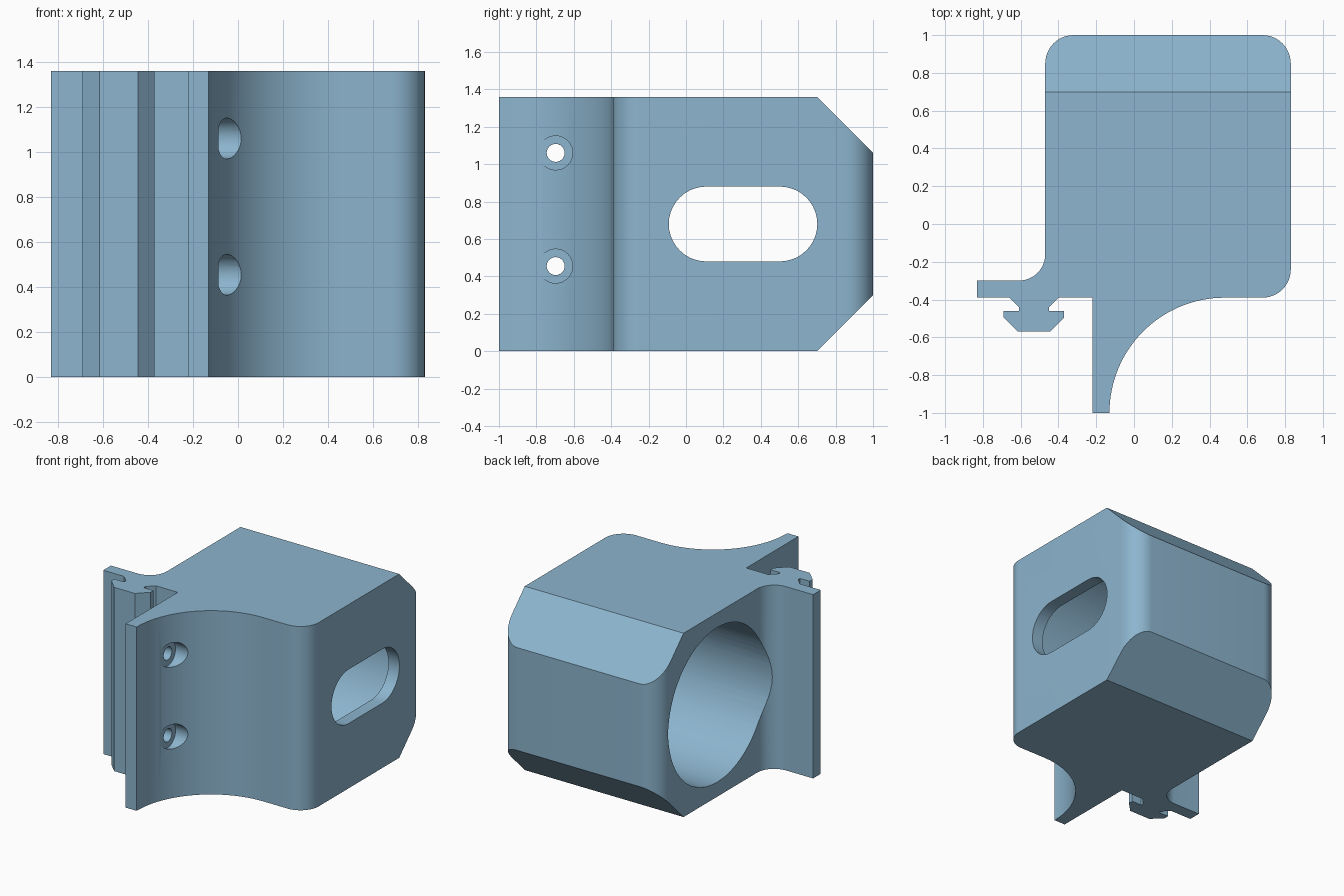
import bpy, bmesh, math

if "Cube" in bpy.data.objects:
    bpy.data.objects.remove(bpy.data.objects["Cube"])

H = 1.36          # height of the extrusion
MID = H / 2       # centre height of bore and slot
CY = 0.305        # centre depth of bore and slot

mat = bpy.data.materials.new("steel blue")
mat.diffuse_color = (0.264, 0.462, 0.62, 1)
mat.use_nodes = True
mat.node_tree.nodes["Principled BSDF"].inputs["Base Color"].default_value = mat.diffuse_color


def arc(cx, cy, r, a0, a1, n):
    """Points on an arc, angles in degrees."""
    return [(cx + r * math.cos(math.radians(a0 + (a1 - a0) * i / n)),
             cy + r * math.sin(math.radians(a0 + (a1 - a0) * i / n))) for i in range(n + 1)]


def prism(name, pts, lo, hi, axis):
    """Extrude a profile: axis 'z' takes (x, y) points, axis 'x' takes (y, z) points."""
    bm = bmesh.new()
    place = (lambda p, d: (p[0], p[1], d)) if axis == 'z' else (lambda p, d: (d, p[0], p[1]))
    a = [bm.verts.new(place(p, lo)) for p in pts]
    b = [bm.verts.new(place(p, hi)) for p in pts]
    n = len(pts)
    bm.faces.new(a[::-1])
    bm.faces.new(b)
    for i in range(n):
        j = (i + 1) % n
        bm.faces.new((a[i], a[j], b[j], b[i]))
    bmesh.ops.recalc_face_normals(bm, faces=bm.faces)
    me = bpy.data.meshes.new(name)
    bm.to_mesh(me)
    bm.free()
    me.materials.append(mat)
    ob = bpy.data.objects.new(name, me)
    bpy.context.collection.objects.link(ob)
    return ob


# Body, flange and rail share one continuous plan profile
profile = [(-0.22, -1.0)]
profile += arc(0.48, -1.0, 0.61, 180, 90, 32)           # concave flange sweep
profile += arc(0.68, -0.24, 0.15, -90, 0, 12)           # front right corner
profile += arc(0.68, 0.85, 0.15, 0, 90, 12)             # back right corner
profile += arc(-0.32, 0.85, 0.15, 90, 180, 12)          # back left corner
profile += arc(-0.61, -0.16, 0.14, 0, -90, 12)          # fillet to the side arm
profile += [(-0.83, -0.30), (-0.83, -0.39), (-0.66, -0.39)]
profile += [(-0.61, -0.44), (-0.61, -0.46), (-0.69, -0.46), (-0.69, -0.495),
            (-0.615, -0.57), (-0.445, -0.57), (-0.37, -0.495), (-0.37, -0.46),
            (-0.45, -0.46), (-0.45, -0.44), (-0.40, -0.39), (-0.22, -0.39)]
body = prism("housing_body", profile, 0, H, 'z')

# Cutters: back chamfers, large bore, side slot, counterbored screw holes
cutters = [
    prism("top_chamfer_cutter", [(0.70, H), (1.10, H - 0.40), (1.10, H + 0.2), (0.70, H + 0.2)], -1, 1.2, 'x'),
    prism("bottom_chamfer_cutter", [(0.70, 0), (0.70, -0.2), (1.10, -0.2), (1.10, 0.40)], -1, 1.2, 'x'),
    prism("bore_cutter", arc(CY, MID, 0.572, 0, 360, 72)[:-1], -1.0, 0.74, 'x'),
    prism("slot_cutter", arc(CY + 0.197, MID, 0.2, -90, 90, 20)
          + arc(CY - 0.197, MID, 0.2, 90, 270, 20), 0.6, 1.0, 'x'),
]
for z in (0.455, 1.06):
    cutters.append(prism("screw_hole_cutter", arc(-0.697, z, 0.048, 0, 360, 24)[:-1], -0.3, 0.1, 'x'))
    cutters.append(prism("counterbore_cutter", arc(-0.697, z, 0.091, 0, 360, 32)[:-1], -0.087, 0.2, 'x'))

bpy.context.view_layer.objects.active = body
body.select_set(True)
for c in cutters:
    c.hide_render = True
    m = body.modifiers.new("cut", 'BOOLEAN')
    m.operation = 'DIFFERENCE'
    m.solver = 'EXACT'
    m.object = c
    bpy.ops.object.modifier_apply(modifier=m.name)
for c in cutters:
    bpy.data.objects.remove(c)

bpy.ops.object.shade_smooth_by_angle(angle=math.radians(25))
